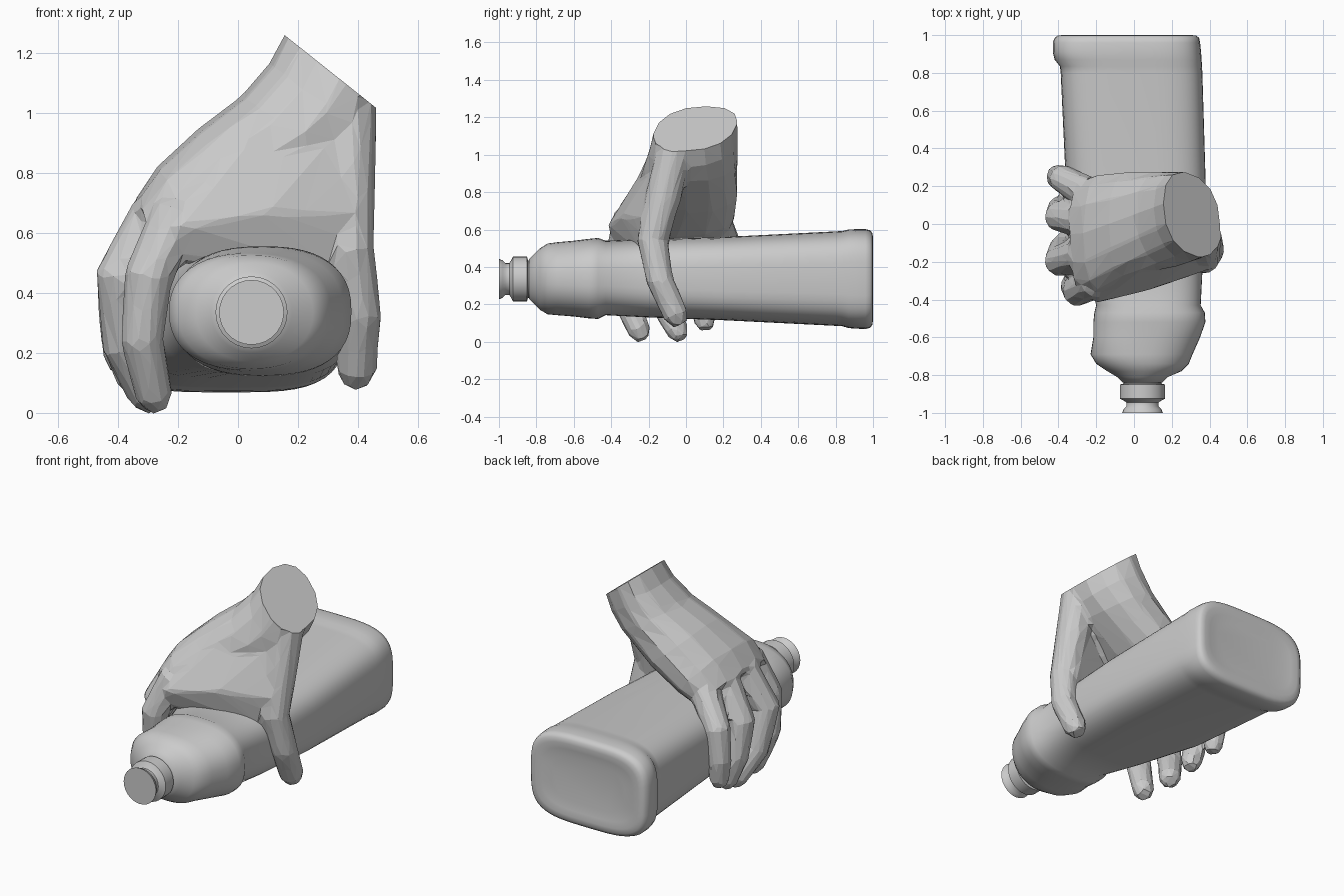
import bpy
import bmesh
from math import cos, sin, pi, copysign
from mathutils import Vector

cube = bpy.data.objects.get("Cube")
if cube:
    bpy.data.objects.remove(cube, do_unlink=True)

GREY = (0.6, 0.6, 0.6, 1.0)
grey = bpy.data.materials.new("plain grey")
grey.use_nodes = True
grey.diffuse_color = GREY
grey.node_tree.nodes["Principled BSDF"].inputs["Base Color"].default_value = GREY


def make_object(name, bm):
    bmesh.ops.recalc_face_normals(bm, faces=bm.faces)
    mesh = bpy.data.meshes.new(name)
    bm.to_mesh(mesh)
    bm.free()
    mesh.materials.append(grey)
    obj = bpy.data.objects.new(name, mesh)
    bpy.context.collection.objects.link(obj)
    return obj


def smooth(obj, angle):
    bpy.ops.object.select_all(action="DESELECT")
    obj.select_set(True)
    bpy.context.view_layer.objects.active = obj
    bpy.ops.object.shade_smooth_by_angle(angle=angle)


def ring(centre, a, b, count, power=2.0):
    """Superellipse of points around centre with half axes a and b."""
    points = []
    for i in range(count):
        t = 2 * pi * i / count
        u = copysign(abs(cos(t)) ** (2 / power), cos(t))
        v = copysign(abs(sin(t)) ** (2 / power), sin(t))
        points.append(Vector(centre) + Vector(a) * u + Vector(b) * v)
    return points


def loft(bm, rings):
    """Skin a row of equal rings and close both ends."""
    rows = [[bm.verts.new(p) for p in points] for points in rings]
    for low, high in zip(rows, rows[1:]):
        for i in range(len(low)):
            j = (i + 1) % len(low)
            bm.faces.new((low[i], low[j], high[j], high[i]))
    bm.faces.new(rows[0])
    bm.faces.new(rows[-1])


def bottle_part(name, sections, count):
    """Sections are y, left x, right x, bottom z, top z, squareness."""
    bm = bmesh.new()
    loft(bm, [ring(((x0 + x1) / 2, y, (z0 + z1) / 2), ((x1 - x0) / 2, 0, 0),
                   (0, 0, (z1 - z0) / 2), count, power)
              for y, x0, x1, z0, z1, power in sections])
    smooth(make_object(name, bm), 0.9)


# Bottle body, from shoulder to recessed base
bottle_part("bottle_body", [
    (-.84, -.06, .15, .23, .44, 2),
    (-.81, -.09, .18, .20, .47, 2),
    (-.78, -.14, .25, .17, .50, 2.1),
    (-.74, -.20, .29, .147, .525, 2.2),
    (-.69, -.23, .31, .142, .532, 2.3),
    (-.60, -.215, .35, .135, .54, 2.4),
    (-.52, -.215, .378, .125, .55, 2.5),
    (-.47, -.21, .375, .122, .555, 2.5),
    (-.43, -.2, .353, .142, .54, 2.6),
    (-.20, -.26, .365, .13, .55, 3),
    (.20, -.36, .38, .115, .56, 3.4),
    (.80, -.388, .362, .085, .59, 3.6),
    (.835, -.392, .36, .083, .592, 3.6),
    (.87, -.42, .358, .073, .6, 3.7),
    (.91, -.43, .355, .07, .602, 3.7),
    (.96, -.43, .35, .068, .602, 3.7),
    (.985, -.42, .345, .075, .596, 3.7),
    (.997, -.405, .33, .092, .58, 3.7),
    (1, -.38, .305, .12, .555, 3.7),
    (.995, -.34, .265, .155, .52, 3.6),
    (.988, -.28, .205, .2, .475, 3.4),
], 48)

# Neck with collar and closed spout, all round
NECK = Vector((.045, 0, .335))
neck_profile = [(-.82, .1), (-.845, .1), (-.85, .12), (-.925, .12), (-.935, .1),
                (-.945, .085), (-.965, .085), (-.98, .1), (-1, .108)]
bottle_part("bottle_neck", [
    (y, NECK.x - r, NECK.x + r, NECK.z - r, NECK.z + r, 2) for y, r in neck_profile], 28)

# Hand: palm, web and digits are joined into one faceted skin
hand_bm = bmesh.new()

# Palm: centre, half axis across its thickness, half width
palm = [((.365, .05, 1.22), (.15, -.06, -.12), .215),
        ((.305, .05, 1.14), (.15, -.06, -.12), .215),
        ((.26, .04, 1.05), (.155, -.05, -.115), .23),
        ((.175, .025, .955), (.165, -.03, -.1), .25),
        ((-.01, .0, .815), (.125, 0, -.13), .28),
        ((-.17, -.05, .69), (.1, 0, -.13), .315),
        ((-.26, -.06, .61), (.09, 0, -.09), .30)]
loft(hand_bm, [ring(c, a, (0, w, 0), 14, 2.3) for c, a, w in palm])

# Web of flesh between thumb and first finger, tucked in against the bottle
web_edge = [(.4, -.12, 1.02), (.4, -.24, .66), (.1, -.345, .67),
            (-.2, -.42, .62), (-.15, -.28, .81), (.2, -.12, 1.1),
            (.36, -.22, .47), (.1, -.28, .55), (-.2, -.37, .5)]
web = [hand_bm.verts.new((x, y + depth, z)) for x, y, z in web_edge for depth in (0, .12)]
bmesh.ops.convex_hull(hand_bm, input=web)

# Digits: x, y, z and radius from base to tip
digits = [
    # thumb
    [(.37, -.06, 1.04, .095), (.36, -.12, .78, .1), (.37, -.18, .54, .085),
     (.405, -.14, .33, .075), (.395, -.055, .145, .07)],
    # first finger
    [(-.2, -.3, .67, .09), (-.3, -.355, .45, .082),
     (-.32, -.33, .24, .072), (-.28, -.25, .06, .064)],
    # middle finger
    [(-.26, -.15, .67, .095), (-.395, -.195, .45, .084),
     (-.38, -.13, .22, .072), (-.305, -.045, .06, .064)],
    # ring finger
    [(-.26, .02, .66, .095), (-.395, .04, .45, .083),
     (-.39, .08, .25, .07), (-.345, .1, .115, .062)],
    # little finger
    [(-.23, .16, .65, .085), (-.38, .24, .47, .075),
     (-.4, .25, .3, .066), (-.39, .24, .18, .058)],
]
for path in digits:
    points = [Vector(p[:3]) for p in path]
    radii = [p[3] for p in path]
    # rounded tip
    tip = (points[-1] - points[-2]).normalized()
    points.append(points[-1] + tip * radii[-1] * .85)
    radii.append(radii[-1] * .6)
    rings = []
    for i, (p, r) in enumerate(zip(points, radii)):
        along = points[min(i + 1, len(points) - 1)] - points[max(i - 1, 0)]
        side = along.cross(Vector((0, 1, 0))).normalized()
        rings.append(ring(p, side * r, along.cross(side).normalized() * r, 10))
    loft(hand_bm, rings)

hand = make_object("hand", hand_bm)
remesh = hand.modifiers.new("merge", "REMESH")
remesh.mode = "VOXEL"
remesh.voxel_size = .016
soften = hand.modifiers.new("soften", "SMOOTH")
soften.iterations = 5
facets = hand.modifiers.new("facets", "DECIMATE")
facets.ratio = .045

# Bake the skin, then cut the wrist flat
bpy.context.view_layer.update()
graph = bpy.context.evaluated_depsgraph_get()
skin = bpy.data.meshes.new_from_object(hand.evaluated_get(graph))
hand.modifiers.clear()
bm = bmesh.new()
bm.from_mesh(skin)
cut = bmesh.ops.bisect_plane(bm, geom=bm.verts[:] + bm.edges[:] + bm.faces[:],
                             plane_co=palm[1][0], plane_no=(.62, 0, .78), clear_outer=True)
rim = [e for e in cut["geom_cut"] if isinstance(e, bmesh.types.BMEdge)]
bmesh.ops.holes_fill(bm, edges=rim)
for face in bm.faces:
    face.smooth = False
    face.material_index = 0
bm.to_mesh(hand.data)
bm.free()
bpy.data.meshes.remove(skin)
